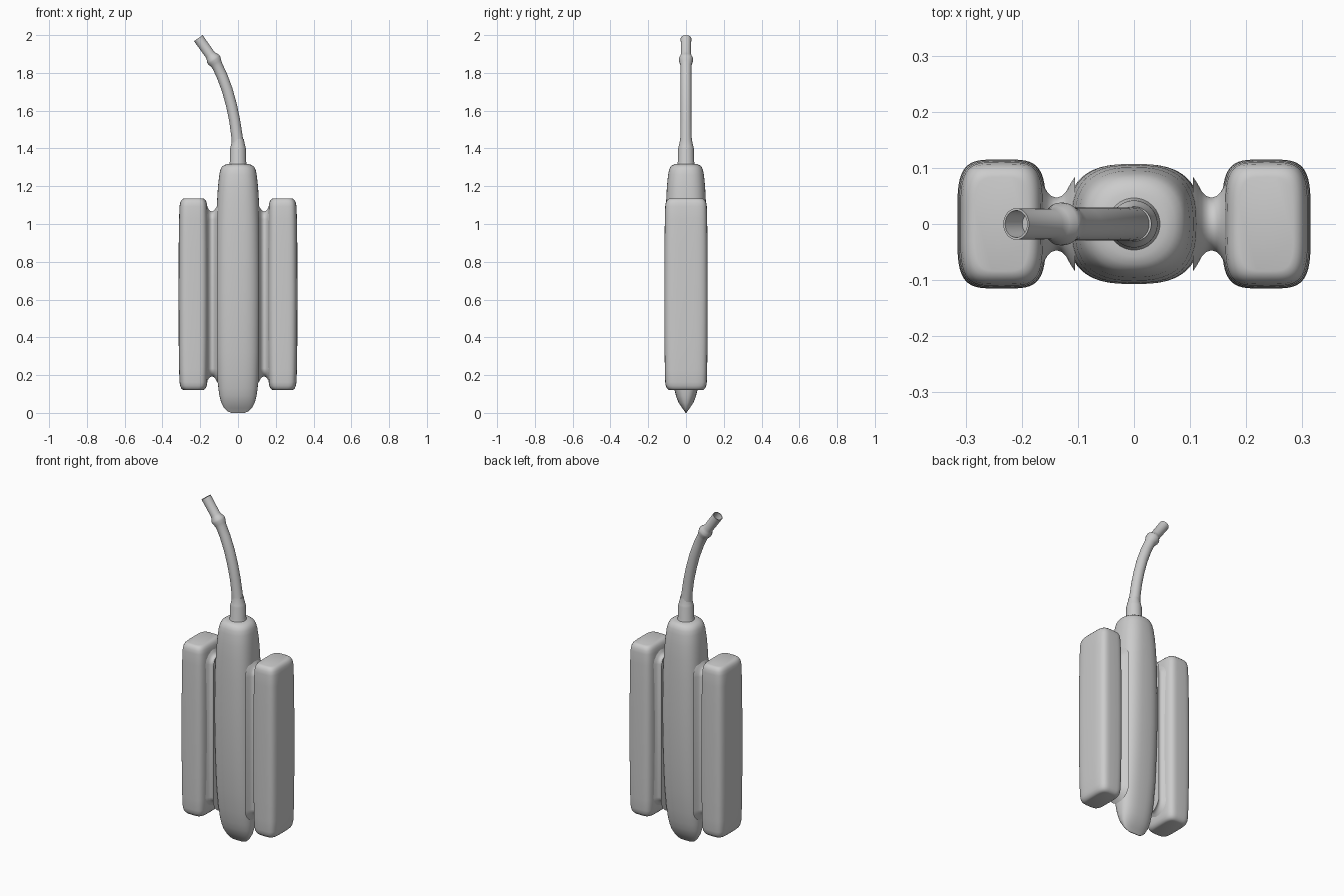
import bpy, math
from math import cos, sin, pi, radians


def spow(v, n):
    return math.copysign(abs(v) ** (2.0 / n), v)


def make(name, rings, angle=40):
    """Skin a list of equal-length rings and cap both ends."""
    k = len(rings[0])
    verts = [p for r in rings for p in r]
    faces = [(i * k + j, i * k + (j + 1) % k, (i + 1) * k + (j + 1) % k, (i + 1) * k + j)
             for i in range(len(rings) - 1) for j in range(k)]
    faces += [tuple(range(k))[::-1], tuple(range(len(verts) - k, len(verts)))]
    me = bpy.data.meshes.new(name)
    me.from_pydata(verts, [], faces)
    ob = bpy.data.objects.new(name, me)
    bpy.context.collection.objects.link(ob)
    bpy.ops.object.select_all(action='DESELECT')
    ob.select_set(True)
    bpy.context.view_layer.objects.active = ob
    bpy.ops.object.shade_smooth_by_angle(angle=radians(angle))
    return ob


def ring(cx, cz, rx, ry, n=2.0, tilt=0.0, k=48):
    """Superellipse section, tilted in the XZ plane."""
    out = []
    for i in range(k):
        a = 2 * pi * i / k
        u, v = rx * spow(cos(a), n), ry * spow(sin(a), n)
        out.append((cx + u * cos(tilt), v, cz + u * sin(tilt)))
    return out


def mirror_x(ob):
    m = ob.modifiers.new("mirror", 'MIRROR')
    m.use_axis[0] = True


# Central body: wedge-shaped bottom swelling to a rounded shoulder
body = [(0.0, .035, .002, 2), (.008, .055, .007, 2), (.025, .073, .02, 2.2),
        (.055, .089, .04, 2.4), (.09, .098, .053, 2.5), (.13, .104, .063, 2.6),
        (.2, .110, .074, 2.7), (.32, .115, .087, 2.8), (.48, .118, .097, 2.8),
        (.65, .120, .104, 2.8), (.82, .119, .107, 2.8), (1.0, .116, .107, 2.8),
        (1.12, .111, .105, 2.7), (1.2, .106, .101, 2.6), (1.26, .099, .095, 2.5),
        (1.285, .094, .090, 2.4), (1.302, .086, .083, 2.3), (1.312, .073, .072, 2.1),
        (1.317, .058, .058, 2), (1.318, .04, .04, 2)]
make("body", [ring(0, z, rx, ry, n) for z, rx, ry, n in body], 50)

# Neck collar
neck = [(1.30, .05), (1.32, .046), (1.33, .043), (1.40, .042), (1.41, .039),
        (1.43, .034), (1.45, .031)]
make("neck", [ring(0, z, r, r, k=32) for z, r in neck])

# Bent hose with a ring joint and a hollow tip (x, z, radius, tilt in degrees)
hose = [(0, 1.41, .034, 4), (-.005, 1.46, .030, 7), (-.018, 1.55, .029, 10),
        (-.035, 1.63, .029, 14), (-.057, 1.71, .029, 18), (-.085, 1.785, .029, 23),
        (-.109, 1.836, .029, 27), (-.118, 1.852, .033, 30), (-.126, 1.866, .038, 33),
        (-.132, 1.875, .038, 35), (-.140, 1.886, .031, 35), (-.149, 1.898, .027, 35),
        (-.210, 1.984, .028, 35), (-.210, 1.984, .024, 35), (-.181, 1.943, .022, 35)]
make("hose", [ring(x, z, r, r, 2, radians(t), 32) for x, z, r, t in hose], 50)

# Side tanks: soft-edged, slightly barrelled boxes
half = [(.508, .048, .084), (.505, .057, .093), (.497, .065, .101), (.485, .070, .107),
        (.465, .0735, .110), (.40, .076, .112), (.25, .078, .114), (0, .079, .115)]
tank = [(-z, a, b) for z, a, b in half] + [(z, a, b) for z, a, b in half[-2::-1]]
mirror_x(make("side_tank", [ring(.236, .628 + z, a, b, 4.2, k=64) for z, a, b in tank], 50))

# Saddle-shaped webs joining tanks to the body
web = [(.105, .085), (.114, .071), (.121, .058), (.129, .050), (.138, .047),
       (.147, .050), (.155, .058), (.161, .069), (.168, .080)]


def stadium(x, r, k=32):
    pts = []
    for i in range(k):
        a = 2 * pi * (i + .5) / k
        pts.append((x, r * cos(a), .63 + r * sin(a) + math.copysign(.39, sin(a))))
    return pts


mirror_x(make("connecting_web", [stadium(x, r) for x, r in web]))
